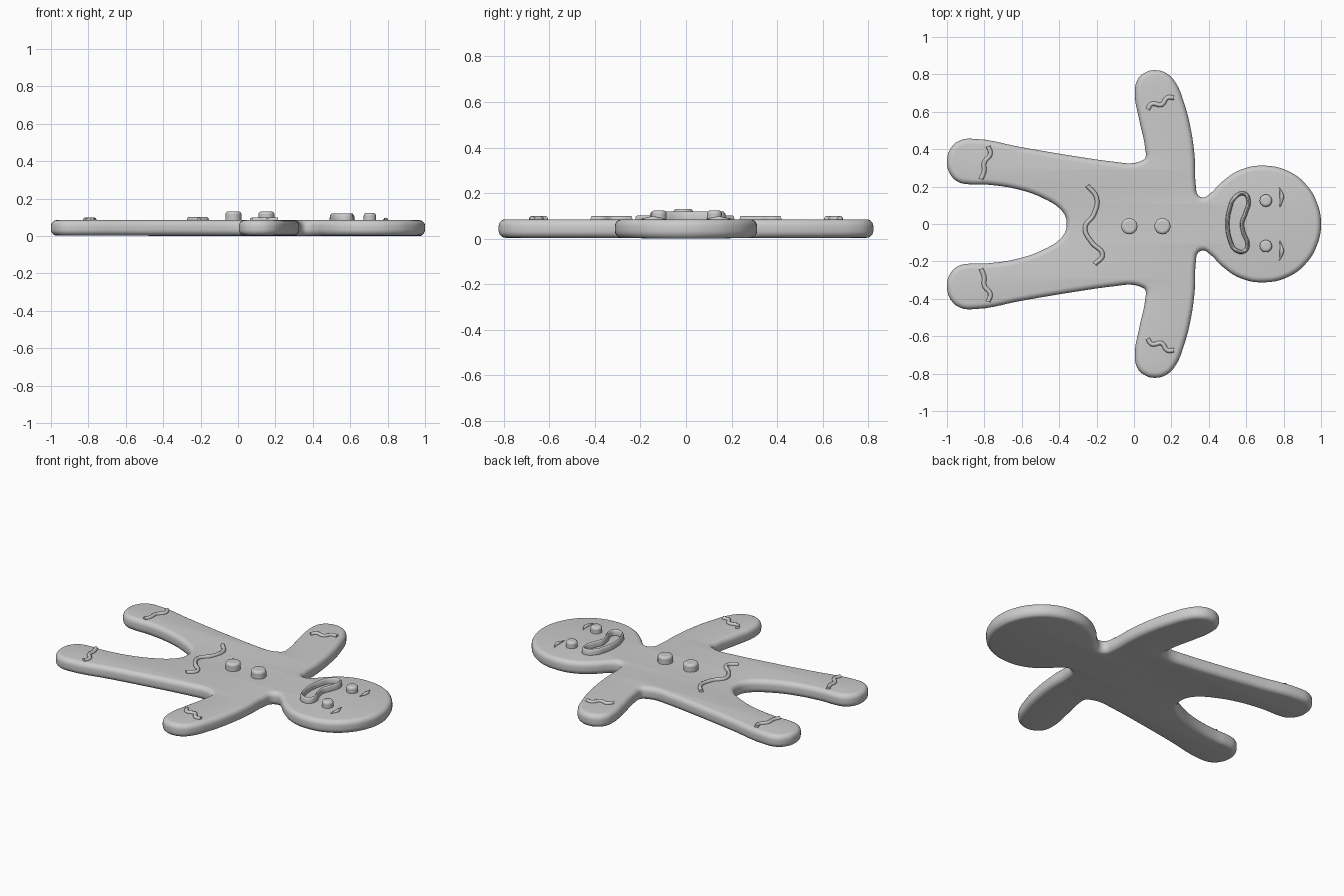
import bpy, bmesh, math

cube = bpy.data.objects.get("Cube")
if cube:
    bpy.data.objects.remove(cube, do_unlink=True)

GREY = (0.6, 0.6, 0.6, 1)
mat = bpy.data.materials.new("plain grey")
mat.use_nodes = True
mat.diffuse_color = GREY
mat.node_tree.nodes["Principled BSDF"].inputs["Base Color"].default_value = GREY

TOP = 0.085


def finish(ob, angle=60):
    ob.data.materials.clear()
    ob.data.materials.append(mat)
    bpy.ops.object.select_all(action='DESELECT')
    ob.select_set(True)
    bpy.context.view_layer.objects.active = ob
    bpy.ops.object.shade_smooth_by_angle(angle=math.radians(angle))


def curve_mesh(name, points, closed=False, radii=None, z=0, **settings):
    """Smooth curve through the points, turned into a mesh."""
    cu = bpy.data.curves.new(name, 'CURVE')
    for key, value in settings.items():
        setattr(cu, key, value)
    sp = cu.splines.new('BEZIER')
    sp.bezier_points.add(len(points) - 1)
    for i, (bp, (x, y)) in enumerate(zip(sp.bezier_points, points)):
        bp.co = (x, y, 0)
        bp.handle_left_type = bp.handle_right_type = 'AUTO'
        bp.radius = radii[i] if radii else 1
    sp.use_cyclic_u = closed
    ob = bpy.data.objects.new(name, cu)
    bpy.context.collection.objects.link(ob)
    ob.location.z = z
    bpy.ops.object.select_all(action='DESELECT')
    ob.select_set(True)
    bpy.context.view_layer.objects.active = ob
    bpy.ops.object.convert(target='MESH')
    ob = bpy.context.object
    bm = bmesh.new()
    bm.from_mesh(ob.data)
    bmesh.ops.remove_doubles(bm, verts=bm.verts, dist=0.0002)
    bmesh.ops.recalc_face_normals(bm, faces=bm.faces)
    bm.to_mesh(ob.data)
    bm.free()
    return ob


def icing(name, points, radius=0.012, height=1.0, **kw):
    """Piped line lying on the top of the body."""
    ob = curve_mesh(name, points, z=TOP + 0.002, dimensions='3D', resolution_u=6,
                    bevel_depth=radius, bevel_resolution=2, use_fill_caps=True, **kw)
    ob.scale.z = height
    finish(ob)


def mirror(points):
    return [(x, -y) for x, y in points]


def button(name, x, y, radius, top):
    """Round knob with a softened rim."""
    low = TOP - 0.02
    bpy.ops.mesh.primitive_cylinder_add(vertices=32, radius=radius, depth=top - low,
                                        location=(x, y, (top + low) / 2))
    ob = bpy.context.object
    ob.name = name
    bev = ob.modifiers.new("soft rim", 'BEVEL')
    bev.width = 0.014
    bev.segments = 3
    bev.limit_method = 'ANGLE'
    finish(ob, 50)


# Body: one half of the outline, head to crotch, then mirrored
half = [(1, 0), (0.98, 0.11), (0.925, 0.205), (0.83, 0.28), (0.7, 0.312), (0.57, 0.29),
        (0.47, 0.225), (0.41, 0.165), (0.37, 0.142), (0.342, 0.155), (0.331, 0.2),
        (0.325, 0.35), (0.305, 0.5), (0.27, 0.64), (0.22, 0.76), (0.175, 0.805),
        (0.12, 0.822), (0.06, 0.81), (0.018, 0.77), (0.005, 0.69), (0.025, 0.57),
        (0.06, 0.4), (0.06, 0.352), (0.04, 0.338), (-0.01, 0.325), (-0.1, 0.332),
        (-0.3, 0.36), (-0.6, 0.41), (-0.85, 0.455), (-0.93, 0.447), (-0.98, 0.405),
        (-1, 0.335), (-0.985, 0.27), (-0.94, 0.225), (-0.88, 0.212), (-0.78, 0.21),
        (-0.6, 0.18), (-0.48, 0.135), (-0.4, 0.085), (-0.367, 0.04)]
outline = half + [(-0.36, 0)] + mirror(half[:0:-1])
ROUND = 0.03
body = curve_mesh("body", outline, closed=True, z=TOP / 2 + 0.002, dimensions='2D',
                  fill_mode='BOTH', resolution_u=5, bevel_depth=ROUND, bevel_resolution=4,
                  extrude=TOP / 2 - 0.002 - ROUND, offset=-ROUND)
# underside sits slightly lower around the torso
for v in body.data.vertices:
    if v.co.z < -0.03:
        v.co.z -= 0.004 * max(0, 1 - abs(v.co.y) / 0.4)
low = min(v.co.z for v in body.data.vertices)
body.location.z = -low
finish(body, 40)

# Face
for side, y in (("left", 0.125), ("right", -0.118)):
    button(side + "_eye", 0.705, y, 0.033, 0.124)
    s = 1 if y > 0 else -1
    icing(side + "_eyebrow", [(0.778, s * 0.195), (0.79, s * 0.145), (0.78, s * 0.09)],
          radii=[0.15, 1, 0.15])
mouth = [(0.588, 0.163), (0.54, 0.143), (0.51, 0.075), (0.5, 0), (0.513, -0.085),
         (0.545, -0.14), (0.59, -0.145), (0.607, -0.11), (0.585, -0.045), (0.578, 0.005),
         (0.597, 0.06), (0.612, 0.13)]
icing("mouth", mouth, radius=0.011, height=3, closed=True)

# Buttons
for name, x in (("lower_button", -0.025), ("upper_button", 0.152)):
    button(name, x, -0.012, 0.043, 0.131)

# Icing lines on belly, legs and arms
icing("belly_icing", [(-0.25, 0.205), (-0.2, 0.14), (-0.215, 0.05), (-0.262, -0.02),
                      (-0.225, -0.1), (-0.168, -0.165), (-0.21, -0.215)], height=1.2)
leg = [(-0.78, 0.415), (-0.768, 0.375), (-0.8, 0.33), (-0.802, 0.28), (-0.818, 0.24)]
arm = [(0.073, 0.613), (0.095, 0.642), (0.148, 0.638), (0.178, 0.675), (0.215, 0.675)]
for part, path in (("leg", leg), ("arm", arm)):
    icing("left_" + part + "_icing", path)
    icing("right_" + part + "_icing", mirror(path))
